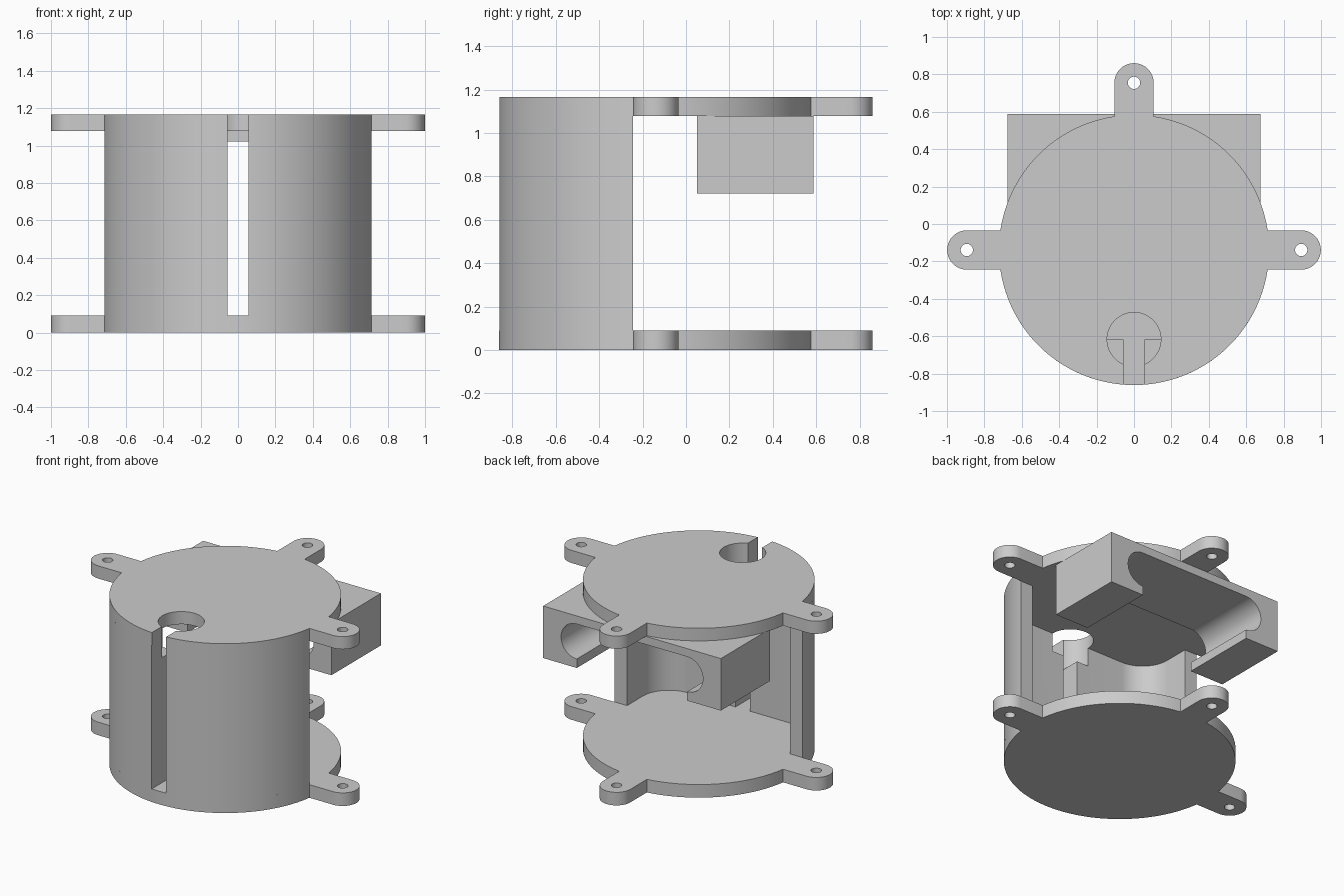
import bpy, bmesh
from math import sin, cos, asin, acos, pi

if "Cube" in bpy.data.objects:
    bpy.data.objects.remove(bpy.data.objects["Cube"])

CY, R = -0.139, 0.722            # disc centre y and radius
EAR_W, EAR_D = 0.105, 0.894      # ear half width, ear hole distance
Z1, Z2, Z3 = 0.09, 1.078, 1.165  # top of base, underside and top of lid

grey = bpy.data.materials.new("light_grey")
grey.diffuse_color = (0.6, 0.6, 0.6, 1)
grey.use_nodes = True
grey.node_tree.nodes["Principled BSDF"].inputs["Base Color"].default_value = grey.diffuse_color


def arc(cx, cy, r, a0, a1, n):
    return [(cx + r * cos(a0 + (a1 - a0) * i / n),
             cy + r * sin(a0 + (a1 - a0) * i / n)) for i in range(n + 1)]


def prism(name, pts, lo, hi, axis="z"):
    """Extrude a flat outline along z, or an x-z outline along y."""
    bm = bmesh.new()
    put = (lambda p: (p[0], p[1], lo)) if axis == "z" else (lambda p: (p[0], lo, p[1]))
    face = bm.faces.new([bm.verts.new(put(p)) for p in pts])
    ext = bmesh.ops.extrude_face_region(bm, geom=[face])
    move = (0, 0, hi - lo) if axis == "z" else (0, hi - lo, 0)
    bmesh.ops.translate(bm, vec=move,
                        verts=[g for g in ext["geom"] if isinstance(g, bmesh.types.BMVert)])
    bmesh.ops.recalc_face_normals(bm, faces=bm.faces)
    me = bpy.data.meshes.new(name)
    bm.to_mesh(me)
    bm.free()
    me.materials.append(grey)
    ob = bpy.data.objects.new(name, me)
    bpy.context.collection.objects.link(ob)
    return ob


def activate(ob):
    bpy.ops.object.select_all(action="DESELECT")
    ob.select_set(True)
    bpy.context.view_layer.objects.active = ob


def cut(ob, cutter):
    m = ob.modifiers.new("cut", "BOOLEAN")
    m.operation, m.solver, m.object = "DIFFERENCE", "EXACT", cutter
    activate(ob)
    bpy.ops.object.modifier_apply(modifier=m.name)
    bpy.data.objects.remove(cutter, do_unlink=True)


def circle(cx, cy, r, n=48):
    return arc(cx, cy, r, 0, 2 * pi, n)[:-1]


# disc outline with three rounded ears
da = asin(EAR_W / R)
outline = []
for t, nxt in ((0, pi / 2), (pi / 2, pi), (pi, 2 * pi)):
    outline += arc(EAR_D * cos(t), CY + EAR_D * sin(t), EAR_W, t - pi / 2, t + pi / 2, 20)
    outline += arc(0, CY, R, t + da, nxt - da, 40 if nxt - t < 2 else 90)

# base and lid with screw holes in the ears
plates = []
for name, lo, hi in (("base_plate", 0, Z1), ("top_plate", Z2, Z3)):
    plate = prism(name, outline, lo, hi)
    for t in (0, pi / 2, pi):
        hole = circle(EAR_D * cos(t), CY + EAR_D * sin(t), 0.033, 24)
        cut(plate, prism("hole_cutter", hole, lo - 0.1, hi + 0.1))
    plates.append(plate)
base, lid = plates

# keyhole in the lid: round hole and open slot
HY, HR, SLOT = -0.617, 0.144, 0.055
cut(lid, prism("round_cutter", circle(0, HY, HR), Z2 - 0.1, Z3 + 0.1))
cut(lid, prism("slot_cutter", [(-SLOT, -1), (SLOT, -1), (SLOT, HY), (-SLOT, HY)],
               Z2 - 0.1, Z3 + 0.1))

# front wall: one half with a rounded inner corner, pocket under the hole, mirrored
END, IN_R = -0.245, 0.2
half = arc(0, CY, R, -acos(SLOT / R), asin((END - CY) / R), 48)
half += [(0.62, END)] + arc(0.42, HY + IN_R, IN_R, 0, -pi / 2, 16) + [(SLOT, HY)]
wall = prism("front_wall", half, Z1, Z2)
cut(wall, prism("pocket_cutter", circle(0, HY, HR), 0.95, Z3))
m = wall.modifiers.new("mirror", "MIRROR")
m.use_mirror_merge = False
activate(wall)
bpy.ops.object.modifier_apply(modifier=m.name)

# rear block with a wide round-ended channel open at the bottom
side = [(0.676, Z2), (0.676, 0.72), (0.42, 0.72)]
side += arc(0.42, 0.902, 0.12, -pi / 2, pi / 2, 24)
block = prism("rear_block", side + [(-x, z) for x, z in reversed(side)], 0.05, 0.587, "y")

for ob in (base, lid, wall, block):
    activate(ob)
    bpy.ops.object.shade_smooth_by_angle(angle=0.6)
